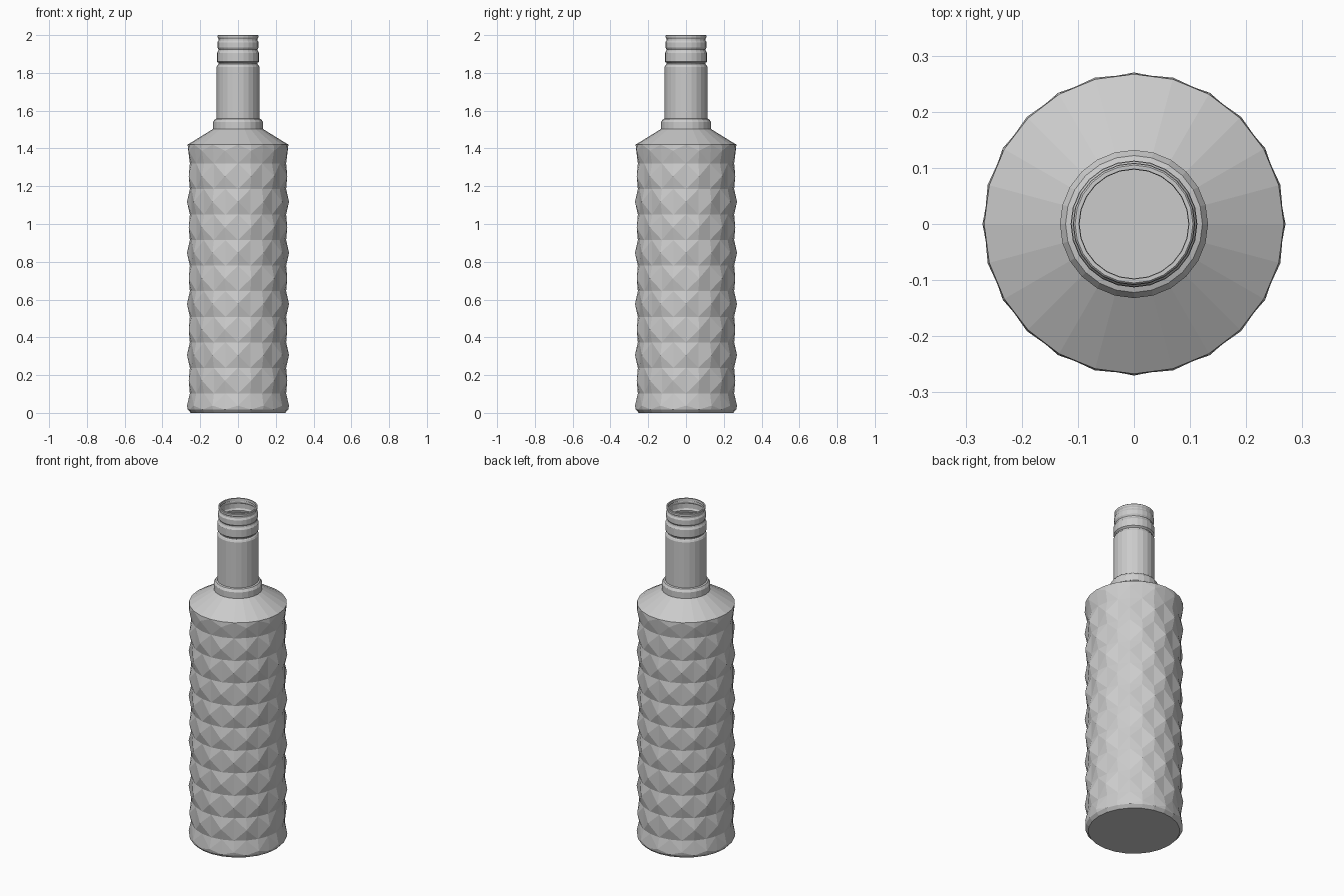
import bpy, bmesh
from math import sin, cos, pi

if "Cube" in bpy.data.objects:
    bpy.data.objects.remove(bpy.data.objects["Cube"])

N = 24            # sides
OUT, IN = 0.27, 0.255
Z0, STEP, ROWS = 0.103, 0.1353, 9

bm = bmesh.new()


def vert(i, r, z):
    a = 2 * pi * i / N
    return bm.verts.new((r * cos(a), r * sin(a), z))


def ring(r, z):
    return [vert(i, r, z) for i in range(N)]


def bridge(a, b):
    for i in range(N):
        j = (i + 1) % N
        bm.faces.new((a[i], a[j], b[j], b[i]))


def studs(lo, hi, z, phase):
    # row of four-sided studs, each two segments wide, with raised tips
    for i in range(phase, N + phase, 2):
        tip = vert(i, OUT, z)
        l, c, r = (i - 1) % N, i % N, (i + 1) % N
        loop = [lo[l], lo[c], lo[r], hi[r], hi[c], hi[l]]
        for k in range(6):
            bm.faces.new((loop[k], loop[(k + 1) % 6], tip))


# Base
base = ring(0.25, 0.0)
bm.faces.new(base[::-1])
cur = ring(0.266, 0.018)
bridge(base, cur)

# Faceted body, each row turned by one segment
nxt = ring(IN, Z0)
studs(cur, nxt, 0.038, 0)
cur = nxt
for row in range(ROWS):
    z = Z0 + row * STEP
    nxt = ring(IN, z + STEP)
    studs(cur, nxt, z + STEP / 2, (row + 1) % 2)
    cur = nxt
nxt = ring(0.267, 1.42)
studs(cur, nxt, 1.388, 1)
cur = nxt

# Shoulder, collar, neck and ringed mouth
for r, z in [(0.132, 1.503), (0.132, 1.54), (0.122, 1.555), (0.113, 1.558),
             (0.113, 1.832), (0.108, 1.842), (0.102, 1.846), (0.102, 1.852),
             (0.112, 1.86), (0.112, 1.905), (0.105, 1.916), (0.103, 1.925),
             (0.109, 1.935), (0.109, 1.962), (0.103, 1.972), (0.103, 1.98),
             (0.108, 1.988), (0.108, 1.997), (0.105, 2.0), (0.098, 2.0),
             (0.097, 1.985)]:
    nxt = ring(r, z)
    bridge(cur, nxt)
    cur = nxt

mesh = bpy.data.meshes.new("bottle")
bm.to_mesh(mesh)
bm.free()
bottle = bpy.data.objects.new("bottle", mesh)
bpy.context.collection.objects.link(bottle)
